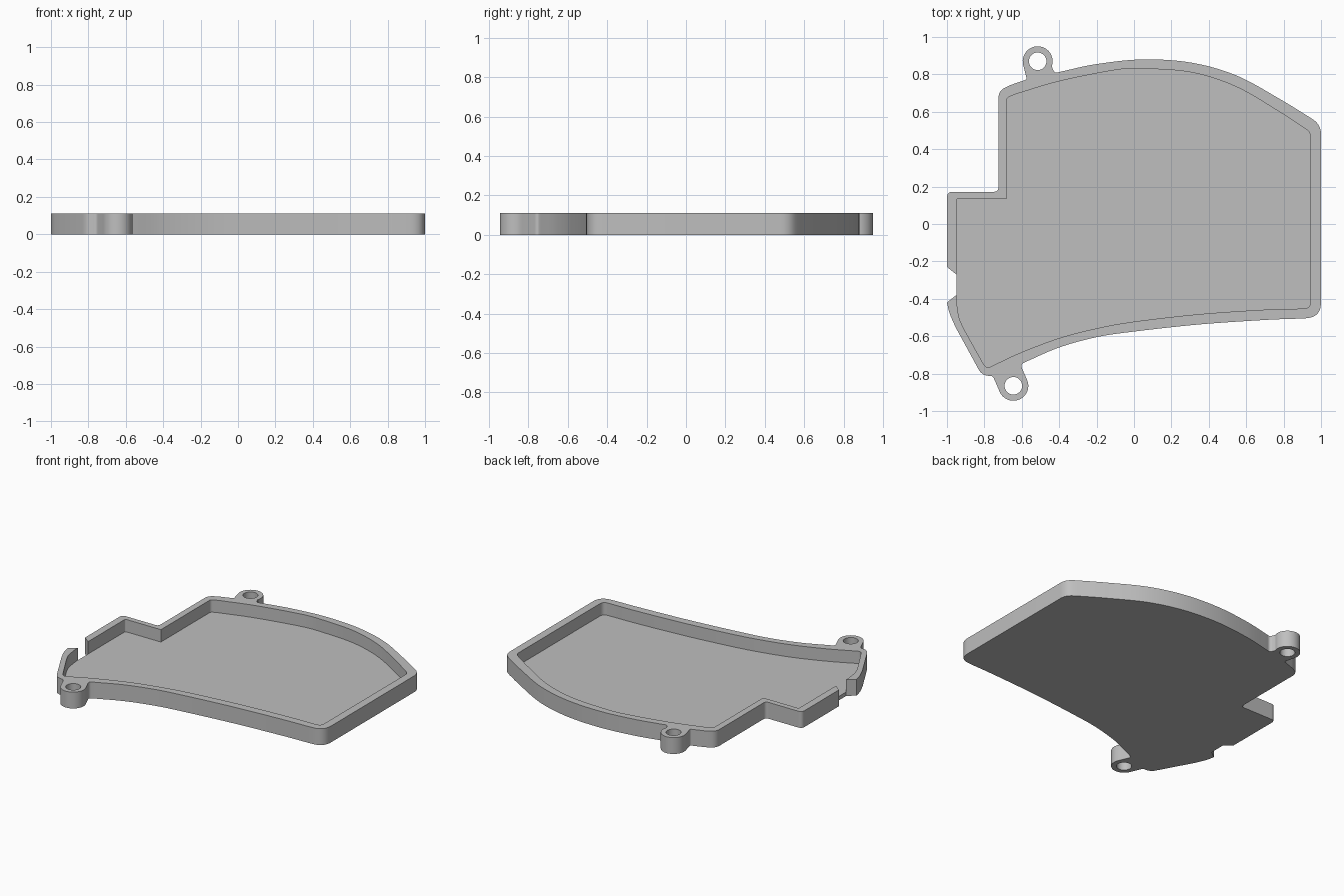
import bpy, bmesh, math
from mathutils import Vector
from mathutils.geometry import tessellate_polygon

if "Cube" in bpy.data.objects:
    bpy.data.objects.remove(bpy.data.objects["Cube"])

HEIGHT, FLOOR = 0.112, 0.027
LUG_R, HOLE_R = 0.08, 0.047
FRONT_LUG, BACK_LUG = (-0.645, -0.865), (-0.515, 0.87)


def smooth(*pts, steps=8):
    """Sample a Catmull-Rom curve through the points."""
    p = [Vector(q) for q in pts]
    p = [2 * p[0] - p[1]] + p + [2 * p[-1] - p[-2]]
    out = []
    for a, b, c, d in zip(p, p[1:], p[2:], p[3:]):
        for i in range(steps):
            t = i / steps
            out.append(0.5 * (2 * b + (c - a) * t + (2 * a - 5 * b + 4 * c - d) * t ** 2
                              + (3 * b - a - 3 * c + d) * t ** 3))
    return [tuple(v) for v in out] + [pts[-1]]


def arc(centre, radius, start, end, steps=24):
    angles = [math.radians(start + (end - start) * i / steps) for i in range(steps + 1)]
    return [(centre[0] + radius * math.cos(a), centre[1] + radius * math.sin(a)) for a in angles]


def rounded(path, steps=6):
    """Replace each (x, y, r) corner of an open path with a blend."""
    out = []
    for i, p in enumerate(path):
        v = Vector(p[:2])
        if len(p) == 2:
            out.append(v)
            continue
        ends = [v + (Vector(path[j][:2]) - v).normalized() * p[2] for j in (i - 1, i + 1)]
        for k in range(steps + 1):
            t = k / steps
            out.append((1 - t) ** 2 * ends[0] + 2 * t * (1 - t) * v + t * t * ends[1])
    return out


# Outer outline, counterclockwise from the lower to the upper side of the notch
outer = rounded([
    (-0.95, -0.38),
    *smooth((-1, -0.42), (-0.985, -0.48), (-0.955, -0.55)),
    (-0.812, -0.812, 0.04), (-0.755, -0.812, 0.015),
    *arc(FRONT_LUG, LUG_R, 200, 385),
    (-0.608, -0.751, 0.02),
    *smooth((-0.57, -0.733), (-0.4, -0.66), (-0.2, -0.605), (0, -0.575),
            (0.35, -0.537), (0.7, -0.513), (0.88, -0.506)),
    (1, -0.5, 0.08), (1, 0.53, 0.05),
    *smooth((0.94, 0.57), (0.78, 0.668), (0.55, 0.793), (0.31, 0.862),
            (0.05, 0.88), (-0.2, 0.855), (-0.39, 0.815)),
    (-0.425, 0.805, 0.02),
    *arc(BACK_LUG, LUG_R, -20, 195),
    (-0.573, 0.773, 0.01),
    *smooth((-0.6, 0.764), (-0.66, 0.743)),
    (-0.725, 0.712, 0.04), (-0.725, 0.172, 0.025), (-1, 0.172, 0.03),
    (-1, -0.23), (-0.95, -0.27)])

# Inner outline, same direction and same two end points
inner = rounded([
    (-0.95, -0.38),
    *smooth((-0.948, -0.42), (-0.935, -0.5), (-0.91, -0.56)),
    (-0.79, -0.775, 0.03),
    *smooth((-0.73, -0.745), (-0.6, -0.685), (-0.4, -0.61), (-0.2, -0.558), (0, -0.522),
            (0.35, -0.482), (0.7, -0.458), (0.88, -0.453)),
    (0.945, -0.45, 0.035), (0.945, 0.49, 0.03),
    *smooth((0.9, 0.52), (0.78, 0.598), (0.55, 0.732), (0.31, 0.81), (0.05, 0.83),
            (-0.1, 0.823), (-0.4, 0.763), (-0.63, 0.695)),
    (-0.68, 0.675, 0.015), (-0.68, 0.135, 0.004), (-0.95, 0.135, 0.01),
    (-0.95, -0.27)])

holes = [[Vector(p) for p in arc(c, HOLE_R, 0, 360, 32)[:-1]] for c in (FRONT_LUG, BACK_LUG)]
bm = bmesh.new()


def wall(path, low, high, flip=False):
    for a, b in zip(path, path[1:]):
        if (a - b).length < 1e-5:
            continue
        quad = [(*a, low), (*b, low), (*b, high), (*a, high)]
        bm.faces.new([bm.verts.new(q) for q in (quad[::-1] if flip else quad)])


def cap(loops, z, up=True):
    loops = [[Vector((*p, 0)) for p in loop] for loop in loops]
    points = [p for loop in loops for p in loop]
    for tri in tessellate_polygon(loops):
        a, b, c = (points[i] for i in tri)
        area = (b - a).cross(c - a).z
        if abs(area) < 1e-9:
            continue
        order = (a, b, c) if (area > 0) == up else (c, b, a)
        bm.faces.new([bm.verts.new((p.x, p.y, z)) for p in order])


# Outer, inner, notch and screw hole walls
wall(outer, 0, HEIGHT)
wall(inner, FLOOR, HEIGHT, flip=True)
wall([outer[-1], outer[0]], 0, FLOOR)
for hole in holes:
    wall(hole + hole[:1], 0, HEIGHT, flip=True)
# Underside, recessed floor and rim top
cap([outer, *holes], 0, up=False)
cap([inner], FLOOR)
cap([outer + inner[-2:0:-1], *holes], HEIGHT)
bmesh.ops.remove_doubles(bm, verts=bm.verts, dist=1e-5)

mesh = bpy.data.meshes.new("tray_cover")
bm.to_mesh(mesh)
bm.free()
tray = bpy.data.objects.new("tray_cover", mesh)
bpy.context.collection.objects.link(tray)

# Plain grey material
grey = bpy.data.materials.new("grey")
grey.use_nodes = True
colour = (0.52, 0.52, 0.52, 1)
grey.diffuse_color = colour
grey.node_tree.nodes["Principled BSDF"].inputs["Base Color"].default_value = colour
mesh.materials.append(grey)

bpy.ops.object.select_all(action="DESELECT")
tray.select_set(True)
bpy.context.view_layer.objects.active = tray
bpy.ops.object.shade_smooth_by_angle(angle=math.radians(30))
